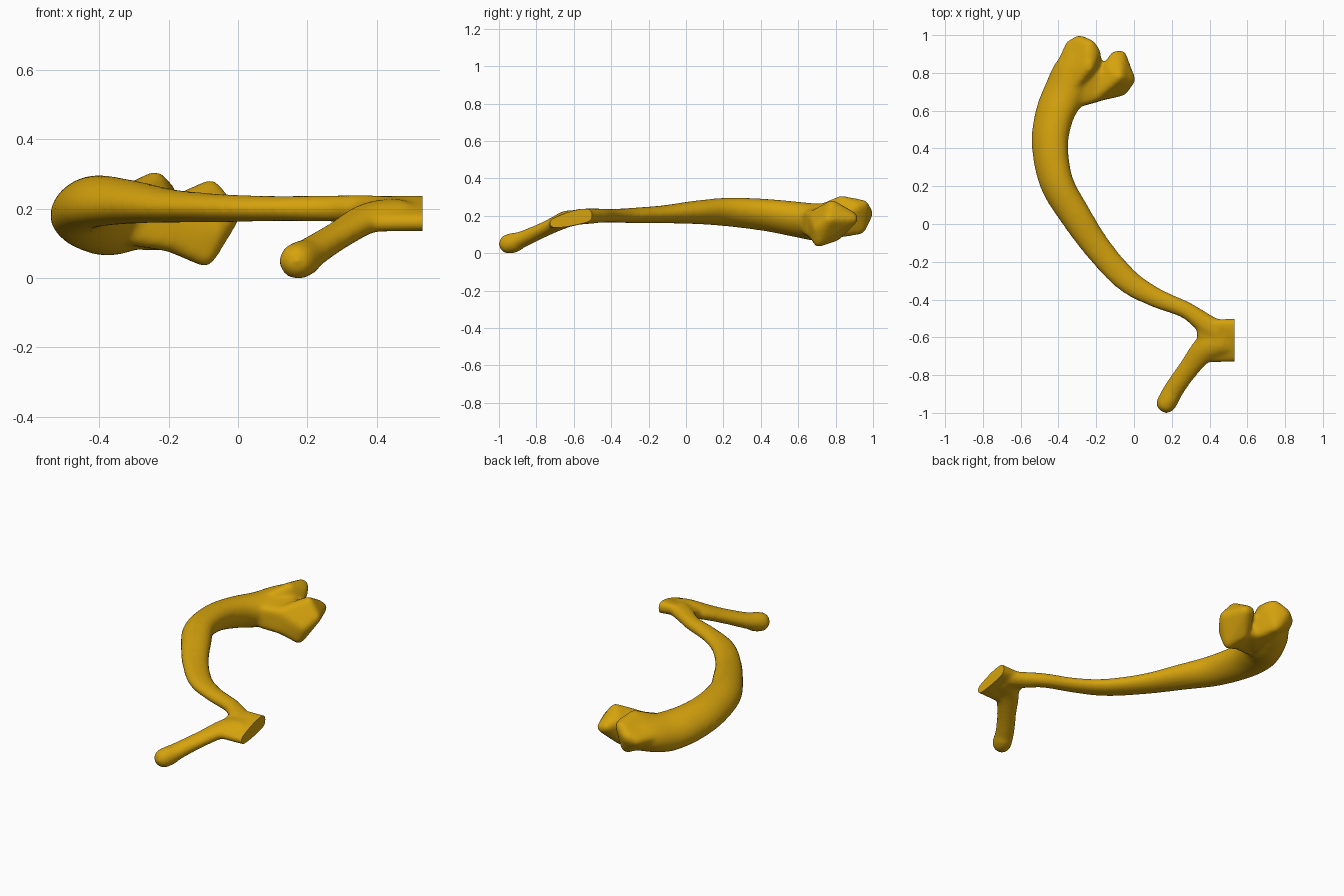
import bpy, bmesh, math
from mathutils import Vector, Matrix

if "Cube" in bpy.data.objects:
    bpy.data.objects.remove(bpy.data.objects["Cube"])

bone_mat = bpy.data.materials.new("ochre")
bone_mat.diffuse_color = (0.67, 0.365, 0.004, 1)
bone_mat.use_nodes = True
bone_mat.node_tree.nodes["Principled BSDF"].inputs["Base Color"].default_value = bone_mat.diffuse_color


def catmull(a, b, c, d, t):
    return [0.5 * (2*q + (r - p)*t + (2*p - 5*q + 4*r - s)*t*t + (3*q - p - 3*r + s)*t**3)
            for p, q, r, s in zip(a, b, c, d)]


def sweep(bm, stations, steps=6, sides=24):
    """Oval tube through (x, y, z, half width, half height, tilt) stations."""
    pts = [stations[0]] + stations + [stations[-1]]
    path = [catmull(*pts[i:i + 4], k / steps) for i in range(len(pts) - 3) for k in range(steps)]
    path.append(list(stations[-1]))
    rings = []
    for i, (x, y, z, w, h, tilt) in enumerate(path):
        a, b = path[max(i - 1, 0)], path[min(i + 1, len(path) - 1)]
        side = Vector((b[1] - a[1], a[0] - b[0], 0)).normalized()
        side.z = tilt
        ring = []
        for k in range(sides):
            t = 2 * math.pi * k / sides
            ring.append(bm.verts.new(Vector((x, y, z)) + side * (w * math.cos(t))
                                     + Vector((0, 0, h * math.sin(t)))))
        rings.append(ring)
    for r, s in zip(rings, rings[1:]):
        for k in range(sides):
            j = (k + 1) % sides
            bm.faces.new((r[k], r[j], s[j], s[k]))
    bm.faces.new(rings[0][::-1])
    bm.faces.new(rings[-1])


def blob(bm, points, radius):
    """Rounded convex lump wrapped around small balls."""
    tmp = bmesh.new()
    for p in points:
        bmesh.ops.create_icosphere(tmp, subdivisions=2, radius=radius,
                                   matrix=Matrix.Translation(p))
    hull = bmesh.ops.convex_hull(tmp, input=tmp.verts[:])
    hull_faces = [f for f in hull["geom"] if isinstance(f, bmesh.types.BMFace)]
    new = {}
    for f in hull_faces:
        for v in f.verts:
            if v not in new:
                new[v] = bm.verts.new(v.co)
    for f in hull_faces:
        bm.faces.new([new[v] for v in f.verts])
    tmp.free()


bm = bmesh.new()

# Curved shaft
sweep(bm, [
    (0.45, -0.58, 0.20, 0.065, 0.042, 0), (0.36, -0.515, 0.205, 0.054, 0.042, 0),
    (0.27, -0.453, 0.207, 0.046, 0.039, 0), (0.11, -0.387, 0.207, 0.054, 0.037, 0),
    (-0.04, -0.295, 0.208, 0.066, 0.041, 0), (-0.19, -0.13, 0.214, 0.073, 0.048, 0.05),
    (-0.31, 0.045, 0.225, 0.083, 0.062, 0.1), (-0.41, 0.22, 0.227, 0.09, 0.075, 0.18),
    (-0.445, 0.42, 0.211, 0.097, 0.084, 0.22), (-0.42, 0.58, 0.188, 0.103, 0.094, 0.22),
    (-0.365, 0.70, 0.172, 0.112, 0.1, 0.15), (-0.315, 0.80, 0.18, 0.115, 0.095, 0.05),
    (-0.285, 0.87, 0.19, 0.09, 0.085, 0)])

# Short branch with a rounded tip
sweep(bm, [
    (0.47, -0.61, 0.195, 0.08, 0.042, 0), (0.38, -0.655, 0.182, 0.07, 0.044, 0),
    (0.29, -0.765, 0.13, 0.056, 0.042, 0), (0.215, -0.87, 0.082, 0.054, 0.047, 0),
    (0.178, -0.938, 0.058, 0.055, 0.05, 0)])
blob(bm, [(0.172, -0.948, 0.056), (0.19, -0.915, 0.064)], 0.056)

# Tilted end plate, trimmed flat later
blob(bm, [(0.58, -0.705, 0.168), (0.58, -0.525, 0.22), (0.58, -0.62, 0.175),
          (0.58, -0.522, 0.195), (0.58, -0.60, 0.212), (0.46, -0.698, 0.172),
          (0.43, -0.53, 0.22), (0.355, -0.60, 0.195), (0.355, -0.56, 0.205),
          (0.38, -0.71, 0.165)], 0.026)

# Outer knob
blob(bm, [(-0.29, 0.968, 0.22), (-0.335, 0.94, 0.20), (-0.235, 0.945, 0.26),
          (-0.21, 0.91, 0.25), (-0.20, 0.84, 0.19), (-0.24, 0.83, 0.282),
          (-0.26, 0.93, 0.14), (-0.40, 0.79, 0.20), (-0.42, 0.70, 0.17),
          (-0.21, 0.80, 0.12), (-0.28, 0.72, 0.12), (-0.33, 0.72, 0.235)], 0.034)

# Inner knob
blob(bm, [(-0.022, 0.765, 0.19), (-0.08, 0.78, 0.26), (-0.095, 0.71, 0.07),
          (-0.07, 0.89, 0.19), (-0.10, 0.885, 0.20), (-0.13, 0.80, 0.10),
          (-0.13, 0.83, 0.225), (-0.20, 0.68, 0.115), (-0.20, 0.68, 0.205),
          (-0.06, 0.71, 0.14)], 0.032)

# Neck joining the shaft to the inner knob
blob(bm, [(-0.30, 0.65, 0.13), (-0.30, 0.65, 0.21), (-0.33, 0.75, 0.235),
          (-0.10, 0.72, 0.15), (-0.17, 0.79, 0.215), (-0.18, 0.81, 0.12),
          (-0.21, 0.675, 0.205), (-0.20, 0.675, 0.115)], 0.032)

bmesh.ops.recalc_face_normals(bm, faces=bm.faces[:])
mesh = bpy.data.meshes.new("rib_bone")
bm.to_mesh(mesh)
bm.free()
bone = bpy.data.objects.new("rib_bone", mesh)
bpy.context.collection.objects.link(bone)

# Fuse the parts into one soft surface
rm = bone.modifiers.new("fuse", 'REMESH')
rm.mode = 'VOXEL'
rm.voxel_size = 0.011
sm = bone.modifiers.new("soften", 'SMOOTH')
sm.factor = 0.5
sm.iterations = 14
bpy.context.view_layer.update()
deps = bpy.context.evaluated_depsgraph_get()
fused = bpy.data.meshes.new_from_object(bone.evaluated_get(deps))
bone.modifiers.clear()
bone.data = fused

# Cut the plate end flat and rest the bone on the ground
bm = bmesh.new()
bm.from_mesh(fused)
cut = bmesh.ops.bisect_plane(bm, geom=bm.verts[:] + bm.edges[:] + bm.faces[:],
                             plane_co=(0.532, 0, 0), plane_no=(1, 0, 0), clear_outer=True)
rim = [e for e in cut["geom_cut"] if isinstance(e, bmesh.types.BMEdge)]
bmesh.ops.contextual_create(bm, geom=rim)
low = min(v.co.z for v in bm.verts)
bmesh.ops.translate(bm, verts=bm.verts[:], vec=(0, 0, -low))
bm.to_mesh(fused)
bm.free()

fused.materials.clear()
fused.materials.append(bone_mat)
bpy.context.view_layer.objects.active = bone
bone.select_set(True)
bpy.ops.object.shade_smooth_by_angle(angle=math.radians(45))
